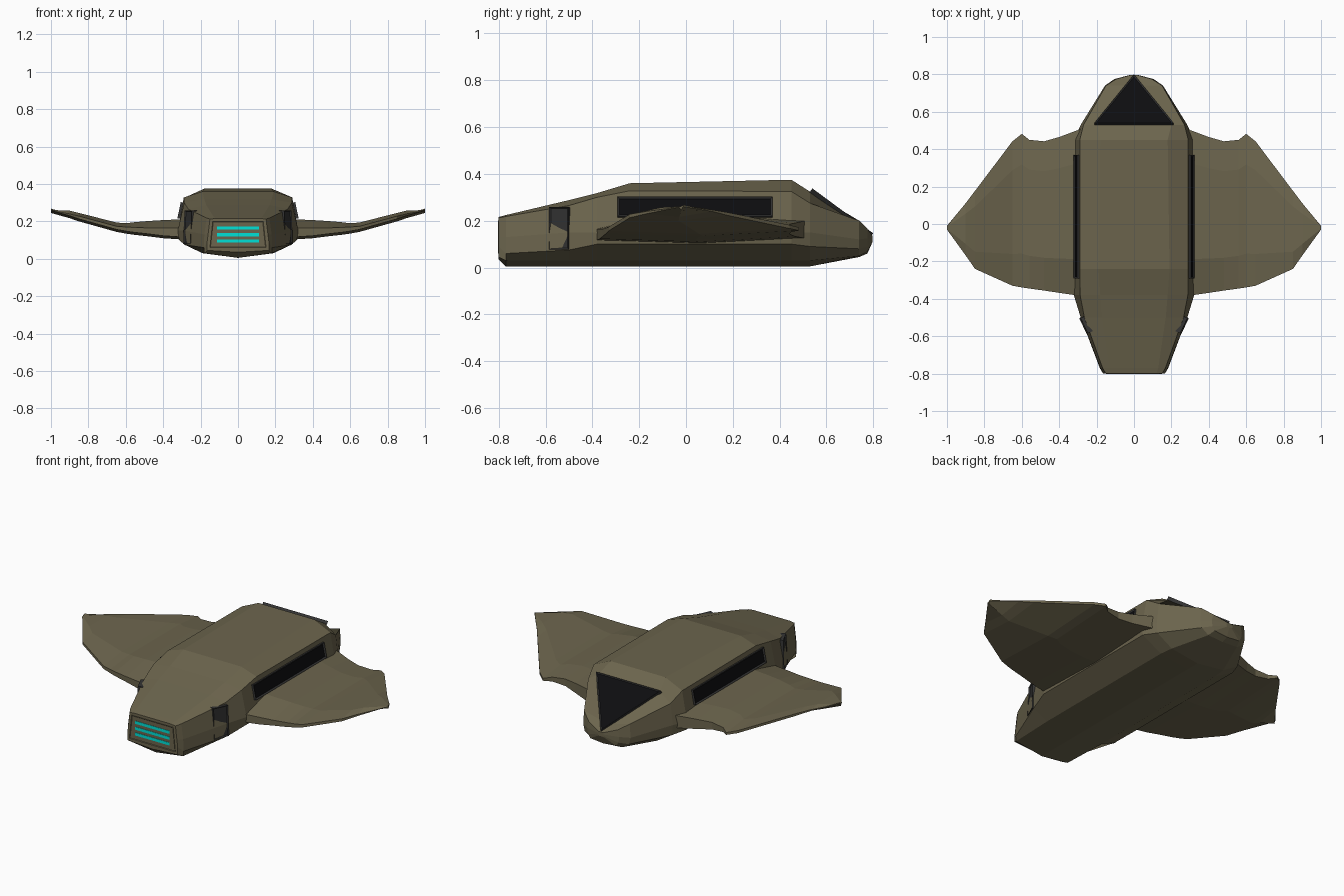
import bpy, bmesh
from mathutils import Vector

if "Cube" in bpy.data.objects:
    bpy.data.objects.remove(bpy.data.objects["Cube"])


def material(name, rgb):
    m = bpy.data.materials.new(name)
    m.diffuse_color = (*rgb, 1)
    m.use_nodes = True
    m.node_tree.nodes["Principled BSDF"].inputs["Base Color"].default_value = m.diffuse_color
    return m


OLIVE = material("olive_hull", (0.15, 0.13, 0.075))
FRAME = material("frame_grey", (0.035, 0.035, 0.035))
BLACK = material("black_glass", (0.004, 0.004, 0.005))
GREY = material("vent_grey", (0.03, 0.03, 0.03))
CYAN = material("cyan_glow", (0.0, 0.75, 0.68))


def finish(bm, name, mats, mirror=False):
    bmesh.ops.recalc_face_normals(bm, faces=bm.faces)
    me = bpy.data.meshes.new(name)
    bm.to_mesh(me)
    bm.free()
    for m in mats:
        me.materials.append(m)
    ob = bpy.data.objects.new(name, me)
    bpy.context.collection.objects.link(ob)
    if mirror:
        ob.modifiers.new("mirror", 'MIRROR').use_mirror_merge = False
    return ob


def loft(name, rings, mat, mirror=False):
    bm = bmesh.new()
    loops = [[bm.verts.new(p) for p in r] for r in rings]
    n = len(loops[0])
    for a, b in zip(loops, loops[1:]):
        for i in range(n):
            j = (i + 1) % n
            bm.faces.new((a[i], a[j], b[j], b[i]))
    bm.faces.new(loops[0])
    bm.faces.new(loops[-1])
    return finish(bm, name, [mat], mirror)


def panel(name, corners, depth, border, mats, mirror=False):
    """Framed plate: outer face through the corners, thickness going inward."""
    pts = [Vector(c) for c in corners]
    nrm = (pts[1] - pts[0]).cross(pts[2] - pts[0]).normalized()
    bm = bmesh.new()
    out = [bm.verts.new(p) for p in pts]
    inn = [bm.verts.new(p - nrm * depth) for p in pts]
    top = bm.faces.new(out)
    bm.faces.new(inn[::-1])
    n = len(pts)
    for i in range(n):
        j = (i + 1) % n
        bm.faces.new((out[j], out[i], inn[i], inn[j]))
    bm.normal_update()
    bmesh.ops.inset_region(bm, faces=[top], thickness=border, depth=-0.006)
    top.material_index = 1
    return finish(bm, name, mats, mirror)


# Hull: half sections from keel to roof edge, mirrored and lofted along y
HULL = [
    (-0.80, [(0, .035), (.165, .045), (.165, .09), (.16, .13), (.15, .212), (.12, .216)]),
    (-0.77, [(0, .005), (.18, .03), (.183, .06), (.18, .13), (.168, .218), (.13, .224)]),
    (-0.50, [(0, .005), (.19, .03), (.285, .075), (.285, .15), (.265, .265), (.17, .288)]),
    (-0.38, [(0, .005), (.19, .03), (.315, .10), (.322, .15), (.288, .30), (.18, .318)]),
    (-0.24, [(0, .005), (.19, .03), (.315, .10), (.322, .15), (.29, .328), (.19, .36)]),
    (0.45, [(0, .005), (.19, .03), (.315, .10), (.322, .15), (.29, .325), (.18, .375)]),
    (0.53, [(0, .005), (.18, .03), (.28, .09), (.285, .15), (.27, .275), (.20, .324)]),
    (0.74, [(0, .045), (.10, .05), (.145, .08), (.155, .12), (.15, .20), (.05, .176)]),
    (0.775, [(0, .06), (.085, .068), (.10, .09), (.105, .125), (.095, .165), (.025, .152)]),
    (0.797, [(0, .11), (.015, .11), (.02, .115), (.02, .125), (.015, .135), (.005, .136)]),
]
loft("hull", [[(x, y, z) for x, z in half] + [(-x, y, z) for x, z in half[:0:-1]]
              for y, half in HULL], OLIVE)

# Wings: x, leading y, trailing y, edge bottom, leading top, crest top, trailing top
WING = [
    (.28, -.385, .51, .105, .165, .212, .20),
    (.40, -.368, .465, .113, .165, .207, .19),
    (.48, -.356, .442, .123, .165, .202, .185),
    (.56, -.345, .45, .132, .168, .195, .178),
    (.60, -.339, .482, .138, .170, .190, .172),
    (.65, -.330, .442, .147, .174, .194, .182),
    (.85, -.24, .177, .203, .228, .245, .236),
    (.90, -.168, .111, .220, .240, .257, .247),
    (1.0, -.03, -.01, .248, .258, .261, .260),
]
wing_rings = []
for x, a, b, zb, zl, zc, zt in WING:
    d = b - a
    wing_rings.append([(x, a, zb + .01), (x, a, zl), (x, a + .22 * d, zc), (x, a + .8 * d, zc),
                       (x, b, zt), (x, b, zb + .02), (x, a + .5 * d, zb - .003)])
loft("wings", wing_rings, OLIVE, mirror=True)

# Long side windows
panel("side_windows", [(.324, -.292, .217), (.324, .37, .217), (.306, .37, .303), (.306, -.292, .303)],
      .025, .012, [FRAME, BLACK], mirror=True)

# Side vents near the front
panel("side_vents", [(.255, -.585, .078), (.293, -.503, .078), (.286, -.503, .258), (.247, -.585, .258)],
      .03, .008, [FRAME, GREY], mirror=True)

# Triangular canopy at the nose
panel("canopy", [(.212, .54, .338), (0, .80, .146), (-.212, .54, .338)], .02, .012, [FRAME, BLACK])

# Front grille plate and glowing bars
panel("grille_plate", [(-.15, -.803, .06), (.15, -.803, .06), (.135, -.803, .2), (-.135, -.803, .2)],
      .01, .008, [OLIVE, OLIVE])
for z in (.095, .129, .164):
    bm = bmesh.new()
    bmesh.ops.create_cube(bm, size=1)
    for v in bm.verts:
        v.co = (v.co.x * .225, v.co.y * .012 - .796, v.co.z * .017 + z)
    finish(bm, "grille_bar", [CYAN])
